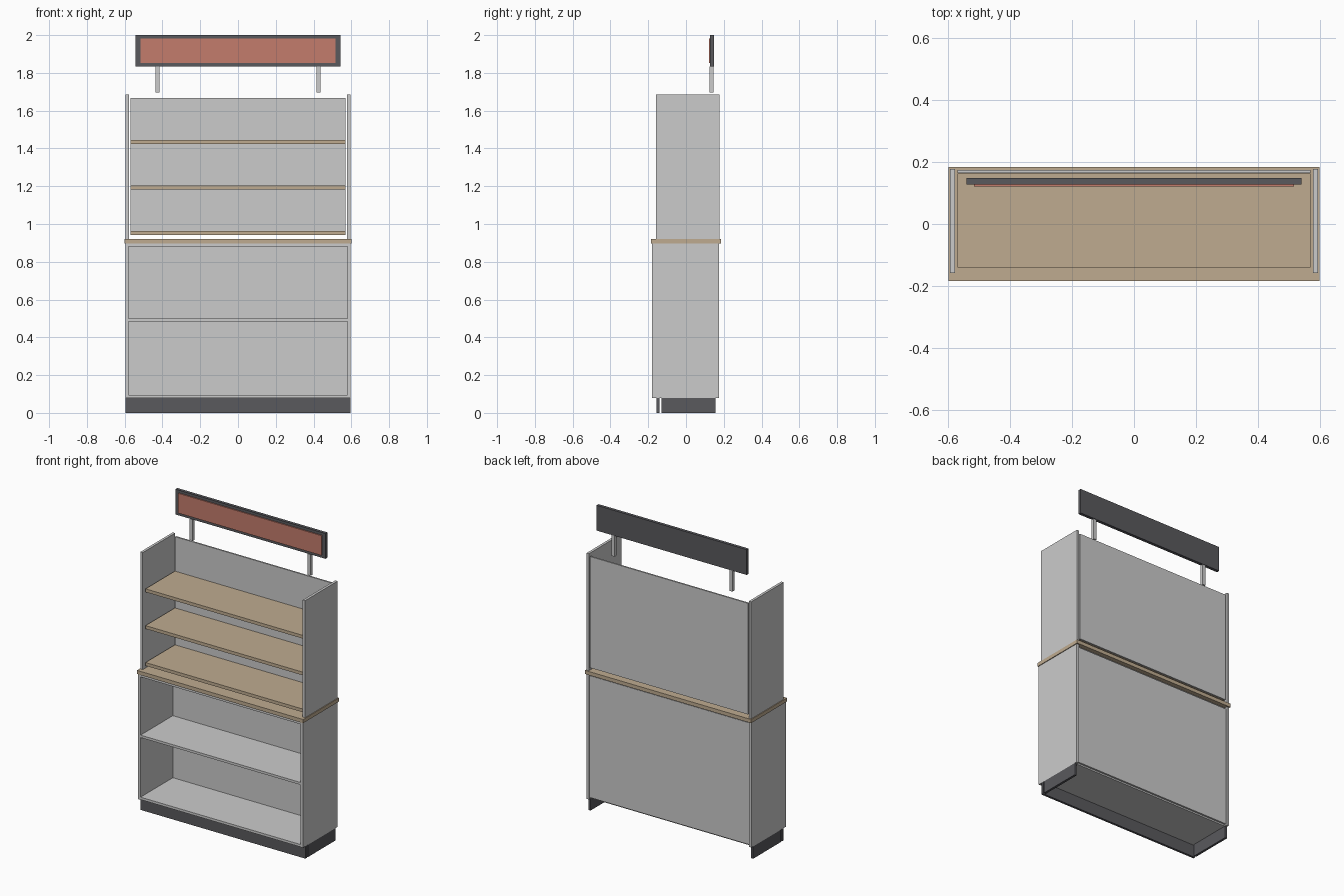
import bpy, bmesh
from mathutils import Matrix, Vector

if "Cube" in bpy.data.objects:
    bpy.data.objects.remove(bpy.data.objects["Cube"])


def material(name, rgb):
    m = bpy.data.materials.new(name)
    m.diffuse_color = (*rgb, 1)
    m.use_nodes = True
    m.node_tree.nodes["Principled BSDF"].inputs["Base Color"].default_value = m.diffuse_color
    return m


WOOD = material("wood", (0.52, 0.41, 0.28))
DARK = material("dark_grey", (0.10, 0.10, 0.11))
RED = material("red", (0.55, 0.20, 0.15))


def box(name, x, y, z, mat=None):
    """Box spanning the given (min, max) ranges."""
    lo, hi = (Vector(p) for p in zip(x, y, z))
    bm = bmesh.new()
    bmesh.ops.create_cube(bm, size=1, matrix=Matrix.Diagonal((*(hi - lo), 1)))
    me = bpy.data.meshes.new(name)
    bm.to_mesh(me)
    bm.free()
    ob = bpy.data.objects.new(name, me)
    ob.location = (lo + hi) / 2
    if mat:
        me.materials.append(mat)
    bpy.context.collection.objects.link(ob)


def pair(name, x, y, z, mat=None):
    """Mirrored left and right boxes."""
    box(name + "_right", x, y, z, mat)
    box(name + "_left", (-x[1], -x[0]), y, z, mat)


# Plinth, open at the back
box("plinth_front", (-0.595, 0.595), (-0.155, -0.14), (0, 0.08), DARK)
pair("plinth_side", (0.58, 0.595), (-0.13, 0.157), (0, 0.08), DARK)

# Lower cabinet
pair("cabinet_side", (0.579, 0.595), (-0.18, 0.175), (0.08, 0.897))
for name, z in (("floor", 0.08), ("shelf", 0.485), ("top", 0.881)):
    box("cabinet_" + name, (-0.579, 0.579), (-0.178, 0.155), (z, z + 0.016))
box("cabinet_back", (-0.579, 0.579), (0.155, 0.167), (0.09, 0.885))

# Counter
box("counter", (-0.6, 0.6), (-0.185, 0.185), (0.897, 0.921), WOOD)

# Upper shelf unit
pair("upper_side", (0.578, 0.595), (-0.158, 0.177), (0.921, 1.685))
box("upper_back", (-0.57, 0.57), (0.165, 0.175), (0.942, 1.668))
for i, z in enumerate((0.942, 1.183, 1.423)):
    box(f"upper_shelf_{i + 1}", (-0.57, 0.57), (-0.14, 0.163), (z, z + 0.021), WOOD)

# Header sign on posts
pair("sign_post", (0.415, 0.437), (0.125, 0.145), (1.697, 1.835))
box("sign_board", (-0.542, 0.542), (0.128, 0.148), (1.835, 2.0), DARK)
box("sign_panel", (-0.517, 0.517), (0.121, 0.128), (1.853, 1.982), RED)
